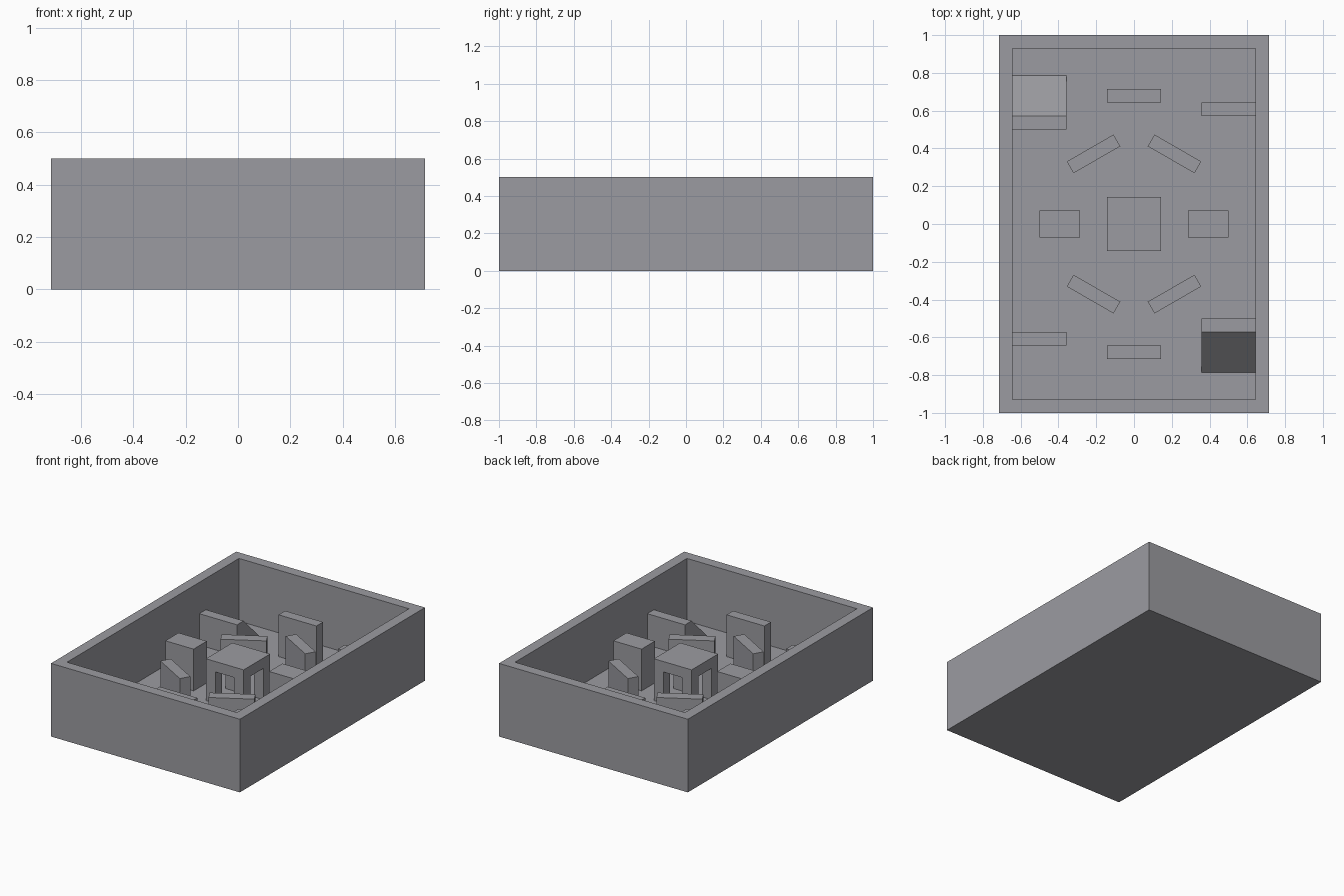
import bpy, bmesh, math
from mathutils import Matrix, Vector

U = 2 / 28          # one building module
FLOOR = 1           # floor thickness in modules

if "Cube" in bpy.data.objects:
    bpy.data.objects.remove(bpy.data.objects["Cube"], do_unlink=True)

grey = bpy.data.materials.new("stone grey")
grey.use_nodes = True
grey.diffuse_color = (0.33, 0.33, 0.355, 1)
grey.node_tree.nodes["Principled BSDF"].inputs["Base Color"].default_value = grey.diffuse_color


def finish(bm, name):
    """Scale from modules to units and make the object."""
    bmesh.ops.scale(bm, vec=(U, U, U), verts=bm.verts)
    bmesh.ops.recalc_face_normals(bm, faces=bm.faces)
    mesh = bpy.data.meshes.new(name)
    bm.to_mesh(mesh)
    bm.free()
    mesh.materials.append(grey)
    obj = bpy.data.objects.new(name, mesh)
    bpy.context.scene.collection.objects.link(obj)
    return obj


def box_bm(cx, cy, sx, sy, z0, z1, angle=0):
    bm = bmesh.new()
    matrix = (Matrix.Translation((cx, cy, (z0 + z1) / 2))
              @ Matrix.Rotation(math.radians(angle), 4, "Z")
              @ Matrix.Diagonal((sx, sy, z1 - z0, 1)))
    bmesh.ops.create_cube(bm, size=1, matrix=matrix)
    return bm


def block(name, cx, cy, sx, sy, top, angle=0, bottom=FLOOR):
    return finish(box_bm(cx, cy, sx, sy, bottom, top, angle), name)


# Open tray: inset the top and sink it to the floor
bm = box_bm(0, 0, 20, 28, 0, 7)
top = max(bm.faces, key=lambda f: f.calc_center_median().z)
bmesh.ops.inset_region(bm, faces=[top], thickness=1, use_even_offset=True)
result = bmesh.ops.extrude_face_region(bm, geom=[top])
sunk = [v for v in result["geom"] if isinstance(v, bmesh.types.BMVert)]
if top.is_valid:
    bmesh.ops.delete(bm, geom=[top], context="FACES_ONLY")
bmesh.ops.translate(bm, vec=(0, 0, FLOOR - 7), verts=sunk)
finish(bm, "arena_tray")

# Central hut: a cube with two crossing passages
hut = block("center_hut", 0, 0, 4, 4, 5)
for size in ((2, 6), (6, 2)):
    cutter = block("passage_cutter", 0, 0, *size, 4, bottom=0)
    cutter.hide_render = True
    cut = hut.modifiers.new("passage", "BOOLEAN")
    cut.operation, cut.solver, cut.object = "DIFFERENCE", "EXACT", cutter
    with bpy.context.temp_override(object=hut, active_object=hut):
        bpy.ops.object.modifier_apply(modifier=cut.name)
    bpy.data.objects.remove(cutter, do_unlink=True)

# Everything else repeats under a half turn
for s, end in ((1, "back"), (-1, "front")):
    block(end + "_center_wall", 0, 9.5 * s, 4, 1, 5)
    block(end + "_side_block", 5.5 * s, 0, 3, 2, 5)
    block(end + "_corner_wall", 7 * s, 8.5 * s, 4, 1, 4)
    # Angled walls on a ring around the hut
    for turn, height in ((60, 5), (120, 4)):
        a = math.radians(turn)
        block(end + "_angled_wall", 6 * math.cos(a) * s, 6 * math.sin(a) * s,
              4, 1, height, turn - 90)
    # Ramp with a narrow landing, beside the long wall
    bm = bmesh.new()
    profile = [(7, FLOOR), (11, FLOOR), (8, 4), (7, 4)]
    face = bm.faces.new([bm.verts.new((-9 * s, y * s, z)) for y, z in profile])
    side = bmesh.ops.extrude_face_region(bm, geom=[face])
    bmesh.ops.translate(bm, vec=Vector((4 * s, 0, 0)),
                        verts=[v for v in side["geom"] if isinstance(v, bmesh.types.BMVert)])
    finish(bm, end + "_ramp")
